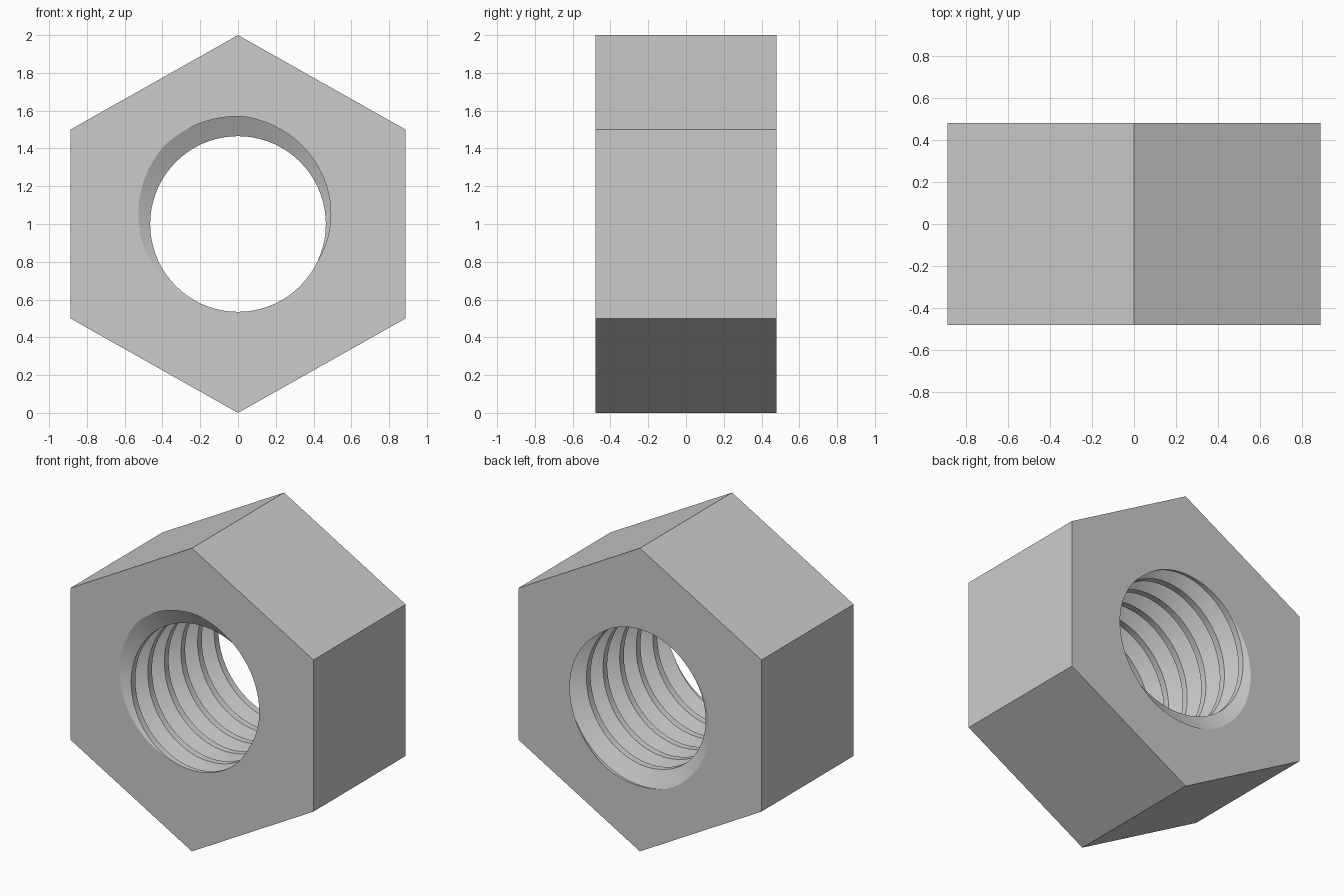
import bpy, bmesh, math

if "Cube" in bpy.data.objects:
    bpy.data.objects.remove(bpy.data.objects["Cube"])

HALF = 0.48                 # half thickness along y
PITCH = 0.173               # thread pitch
R_MINOR, R_MAJOR = 0.465, 0.57
ROOT, CREST = 0.0625, 0.375 # half root flat and crest start, in pitches
SEG = 72                    # columns around the bore
PER_SIDE = SEG // 6
CORNERS = [(0.887, 1.5), (0, 2), (-0.887, 1.5), (-0.887, 0.5), (0, 0), (0.887, 0.5)]


def root_y(a):
    """Position of a thread root at angle a (right-handed helix)."""
    return -HALF - PITCH * (a - math.radians(110)) / math.tau


def bore_radius(y, a):
    u = (y - root_y(a)) / PITCH
    u = abs(u - round(u))
    t = min(max((u - ROOT) / (CREST - ROOT), 0), 1)
    return R_MAJOR + (R_MINOR - R_MAJOR) * t


def hex_point(j):
    side, step = divmod(j % SEG, PER_SIDE)
    (x0, z0), (x1, z1) = CORNERS[side], CORNERS[(side + 1) % 6]
    t = step / PER_SIDE
    return x0 + (x1 - x0) * t, z0 + (z1 - z0) * t


# Each column is a closed section: outer front, threaded bore, outer back
bm = bmesh.new()
columns = []
for j in range(SEG + 1):
    a = math.radians(30) + math.tau * j / SEG
    hx, hz = hex_point(j)
    col = [bm.verts.new((hx, -HALF, hz))]
    for k in range(-2, 9):
        for u in (-CREST, -ROOT, ROOT, CREST):
            y = min(max(root_y(a) + (k + u) * PITCH, -HALF), HALF)
            r = bore_radius(y, a)
            col.append(bm.verts.new((r * math.cos(a), y, 1 + r * math.sin(a))))
    col.append(bm.verts.new((hx, HALF, hz)))
    columns.append(col)

for c0, c1 in zip(columns, columns[1:]):
    n = len(c0)
    for i in range(n):
        bm.faces.new((c0[i], c0[(i + 1) % n], c1[(i + 1) % n], c1[i]))

# Weld the seam and the clamped thread ends
bmesh.ops.remove_doubles(bm, verts=bm.verts, dist=1e-5)
bmesh.ops.dissolve_degenerate(bm, dist=1e-5, edges=bm.edges)
bmesh.ops.recalc_face_normals(bm, faces=bm.faces)

mesh = bpy.data.meshes.new("hex_nut")
bm.to_mesh(mesh)
bm.free()
nut = bpy.data.objects.new("hex_nut", mesh)
bpy.context.collection.objects.link(nut)

steel = bpy.data.materials.new("plain grey")
steel.diffuse_color = (0.6, 0.6, 0.6, 1)
steel.use_nodes = True
steel.node_tree.nodes["Principled BSDF"].inputs["Base Color"].default_value = steel.diffuse_color
mesh.materials.append(steel)

bpy.context.view_layer.objects.active = nut
nut.select_set(True)
bpy.ops.object.shade_smooth_by_angle(angle=math.radians(25))
